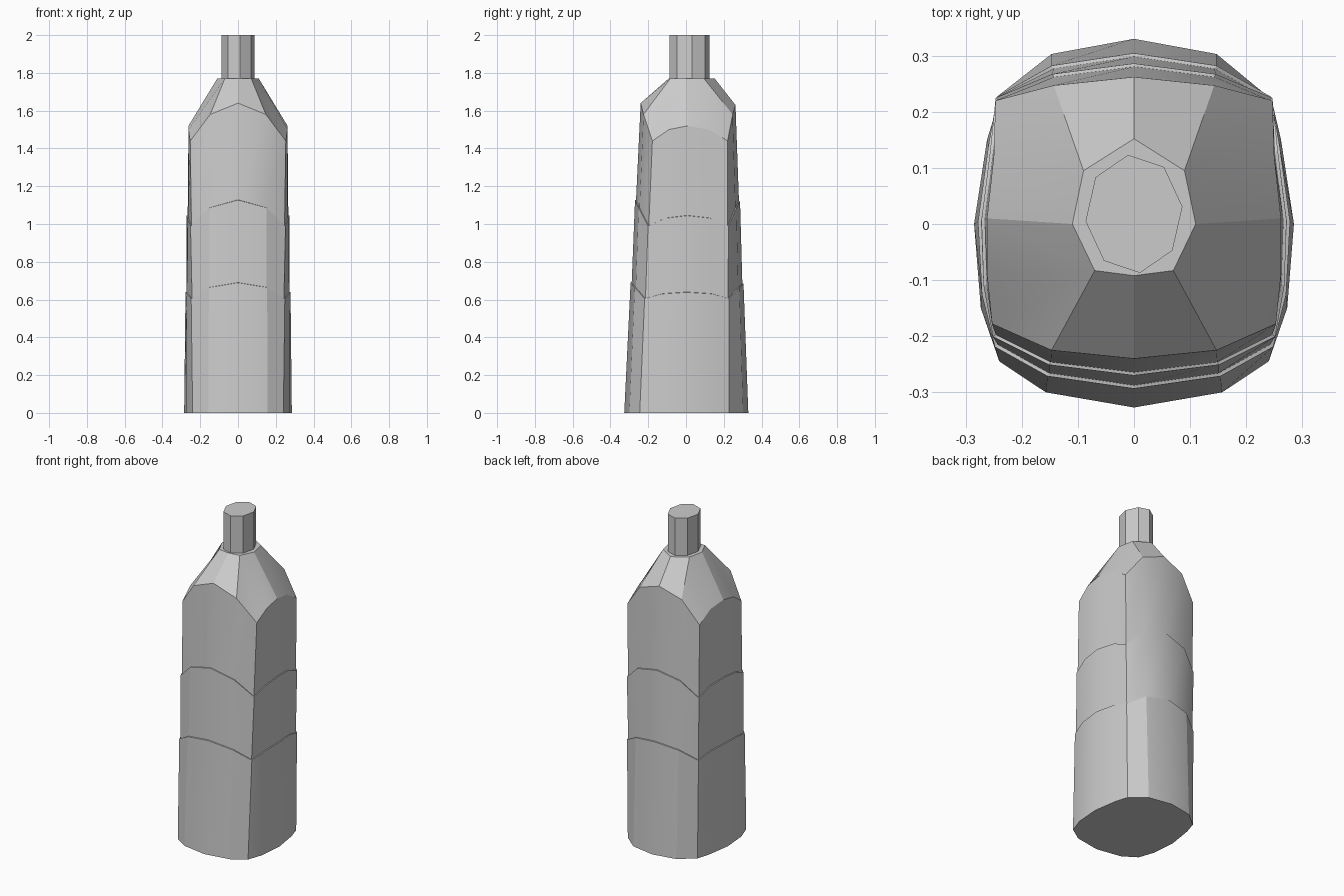
import bpy, bmesh, math
from mathutils import Vector

cube = bpy.data.objects.get("Cube")
if cube:
    bpy.data.objects.remove(cube, do_unlink=True)

grey = bpy.data.materials.new("pale grey")
grey.use_nodes = True
grey.diffuse_color = (0.6, 0.6, 0.6, 1)
grey.node_tree.nodes["Principled BSDF"].inputs["Base Color"].default_value = (0.6, 0.6, 0.6, 1)


def mirrored(half):
    """Close a right-hand outline running from front centre to back centre."""
    pts = [Vector(p) for p in half]
    return pts + [Vector((-p.x, p.y, p.z)) for p in reversed(pts[1:-1])]


def skin(bm, low, high):
    n = len(low)
    for i in range(n):
        j = (i + 1) % n
        bm.faces.new((low[i], low[j], high[j], high[i]))


def finish(bm, name):
    bmesh.ops.recalc_face_normals(bm, faces=bm.faces)
    mesh = bpy.data.meshes.new(name)
    bm.to_mesh(mesh)
    bm.free()
    mesh.materials.append(grey)
    ob = bpy.data.objects.new(name, mesh)
    bpy.context.collection.objects.link(ob)
    bpy.ops.object.select_all(action='DESELECT')
    ob.select_set(True)
    bpy.context.view_layer.objects.active = ob
    bpy.ops.object.shade_smooth_by_angle(angle=math.radians(20))
    return ob


# Outlines of the foot, the wavy shoulder line and the collar
foot = mirrored([(0, -.327, 0), (.157, -.30, 0), (.24, -.245, 0), (.273, -.15, 0),
                 (.285, 0, 0), (.262, .15, 0), (.238, .228, 0), (.147, .303, 0), (0, .33, 0)])
shoulder = mirrored([(0, -.24, 1.64), (.147, -.225, 1.58), (.253, -.178, 1.44),
                     (.262, -.09, 1.5), (.262, .01, 1.52), (.25, .12, 1.5),
                     (.247, .22, 1.44), (.143, .247, 1.58), (0, .262, 1.63)])
collar = mirrored([(0, -.092, 1.77), (.07, -.083, 1.77), (.11, 0, 1.77),
                   (.09, .095, 1.77), (0, .152, 1.77)])

# Body: three tapering bands separated by slight steps
bm = bmesh.new()


def ring(t, scale=1.0):
    verts = []
    for a, b in zip(foot, shoulder):
        p = a.lerp(b, t)
        verts.append(bm.verts.new((p.x * scale, p.y * scale, p.z)))
    return verts


rings = [ring(0), ring(.42, 1.01), ring(.421, .99),
         ring(.687, 1.01), ring(.688, .99), ring(1)]
for low, high in zip(rings, rings[1:]):
    skin(bm, low, high)
bm.faces.new(rings[0])

# Sloping shoulder: sixteen edges fan in to the eight-sided collar
top = [bm.verts.new(p) for p in collar]
owner = [0, 1, 1, 1, 2, 3, 3, 3, 4, 5, 5, 5, 6, 7, 7, 7]
rim = rings[-1]
for i in range(16):
    j = (i + 1) % 16
    a, b = top[owner[i]], top[owner[j]]
    bm.faces.new((rim[i], rim[j], a) if a == b else (rim[i], rim[j], b, a))
bm.faces.new(top)
finish(bm, "bottle_body")

# Neck: slightly twisted oval tube with eight sides
bm = bmesh.new()
loops = []
for z in (1.765, 2.0):
    angles = [math.radians(97 + 45 * k) for k in range(8)]
    loops.append([bm.verts.new((.087 * math.cos(a), .018 + .106 * math.sin(a), z))
                  for a in angles])
skin(bm, *loops)
for loop in loops:
    bm.faces.new(loop)
finish(bm, "bottle_neck")
